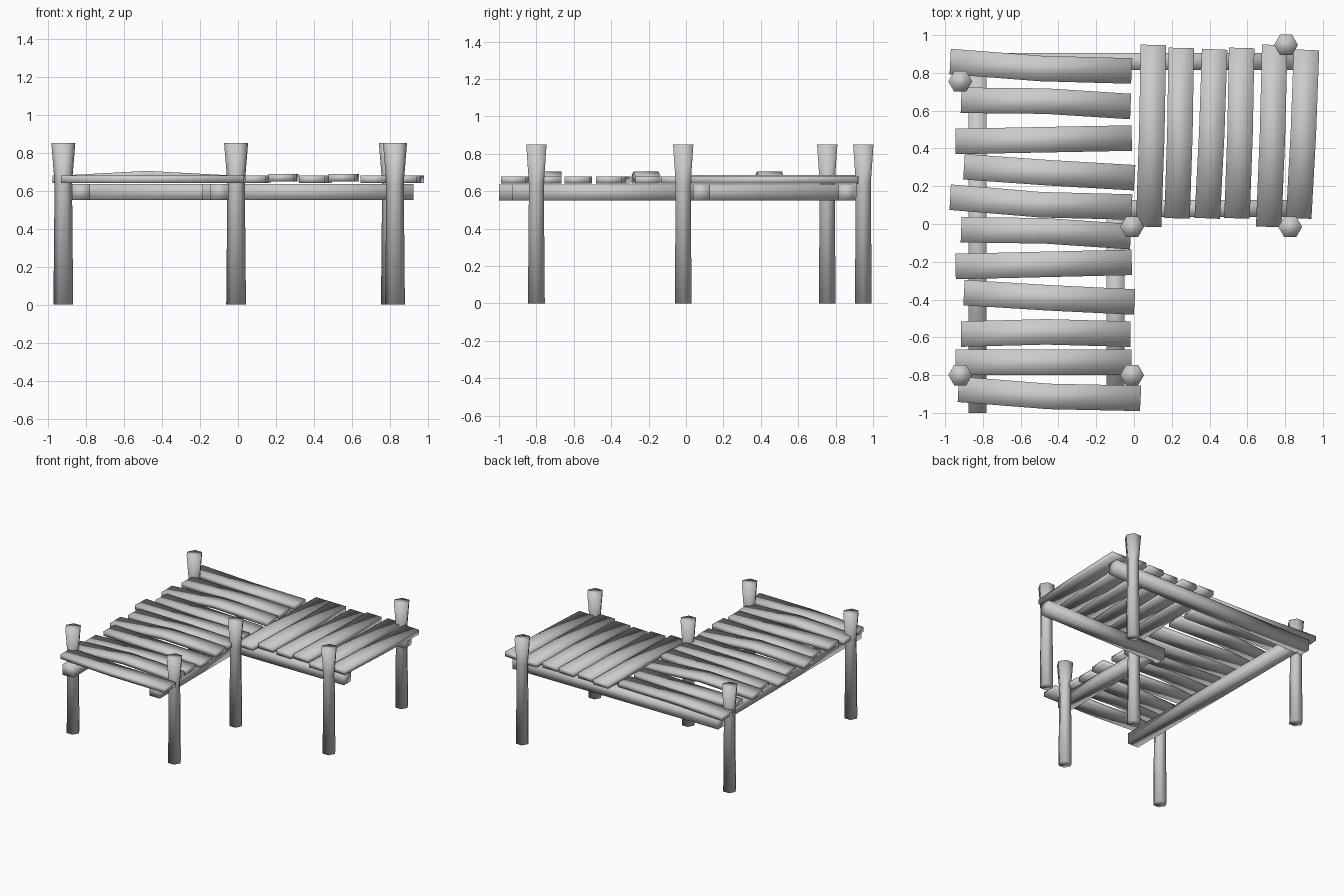
import bpy, bmesh
from mathutils import Vector

if "Cube" in bpy.data.objects:
    bpy.data.objects.remove(bpy.data.objects["Cube"])


def make_object(name, rings):
    """Skin a list of equal-sized vertex rings into a closed, smooth-shaded solid."""
    bm = bmesh.new()
    loops = [[bm.verts.new(p) for p in ring] for ring in rings]
    n = len(loops[0])
    for a, b in zip(loops, loops[1:]):
        for i in range(n):
            j = (i + 1) % n
            bm.faces.new((a[i], a[j], b[j], b[i]))
    bm.faces.new(loops[0])
    bm.faces.new(loops[-1])
    bmesh.ops.recalc_face_normals(bm, faces=bm.faces)
    for f in bm.faces:
        f.smooth = True
    mesh = bpy.data.meshes.new(name)
    bm.to_mesh(mesh)
    bm.free()
    obj = bpy.data.objects.new(name, mesh)
    bpy.context.collection.objects.link(obj)
    return obj


def post(name, x, y):
    """Six-sided post, pinched below its flared head."""
    rings = []
    hexagon = [(1, 0), (.5, .866), (-.5, .866), (-1, 0), (-.5, -.866), (.5, -.866)]
    for z, r in [(0, .052), (.64, .046), (.85, .063)]:
        rings.append([(x + r * c, y + r * s, z) for c, s in hexagon])
    make_object(name, rings)


def beam(name, x0, x1, y0, y1, z0=.55, z1=.635):
    make_object(name, [[(x0, y0, z), (x1, y0, z), (x1, y1, z), (x0, y1, z)]
                       for z in (z0, z1)])


def plank(name, start, end, bow=0, rise=0, z=.66, width=.135, thick=.038):
    """Board between two points, bowed sideways and raised at the middle."""
    a, b = Vector(start), Vector(end)
    side = Vector((a.y - b.y, b.x - a.x)).normalized()
    rings = []
    for t, k in [(0, 0), (.5, 1), (1, 0)]:
        c = a.lerp(b, t) + side * bow * k
        h = z + rise * k
        l, r = c + side * width / 2, c - side * width / 2
        rings.append([(l.x, l.y, h - thick / 2), (r.x, r.y, h - thick / 2),
                      (r.x, r.y, h + thick / 2), (l.x, l.y, h + thick / 2)])
    make_object(name, rings)


# Posts
for i, (x, y) in enumerate([(-.92, .755), (-.01, -.015), (.827, -.015),
                            (.805, .948), (-.92, -.8), (-.01, -.8)]):
    post(f"post_{i + 1}", x, y)

# Support beams
beam("left_beam", -.875, -.78, -1, .83)
beam("inner_beam", -.145, -.05, -.93, .05)
beam("back_beam", -.92, .925, .815, .905)
beam("middle_beam", -.19, .925, .037, .127)

# Long walkway boards: x start, y start, x end, y end, bow, rise
for i, (x0, y0, x1, y1, bow, rise) in enumerate([
        (-.973, .86, -.012, .81, -.012, 0),
        (-.915, .655, -.018, .622, .012, 0),
        (-.945, .437, -.012, .455, 0, .025),
        (-.90, .303, .003, .245, -.003, 0),
        (-.973, .142, -.012, .09, -.014, 0),
        (-.915, -.03, -.018, -.067, .012, 0),
        (-.945, -.225, -.012, -.203, 0, .025),
        (-.90, -.363, .003, -.413, -.003, 0),
        (-.915, -.583, -.018, -.583, .012, 0),
        (-.945, -.733, -.012, -.733, 0, .025),
        (-.93, -.875, .035, -.923, -.014, 0)]):
    plank(f"long_deck_board_{i + 1}", (x0, y0), (x1, y1), bow, rise)

# Side platform boards: x front, y front, x back, y back, height
for i, (x0, y0, x1, y1, z) in enumerate([
        (.077, -.015, .103, .948, .66),
        (.228, .03, .25, .932, .668),
        (.388, .03, .427, .925, .66),
        (.545, .03, .57, .932, .668),
        (.713, -.015, .745, .948, .66),
        (.872, .03, .913, .922, .66)]):
    plank(f"side_deck_board_{i + 1}", (x0, y0), (x1, y1), -.004, 0, z)
